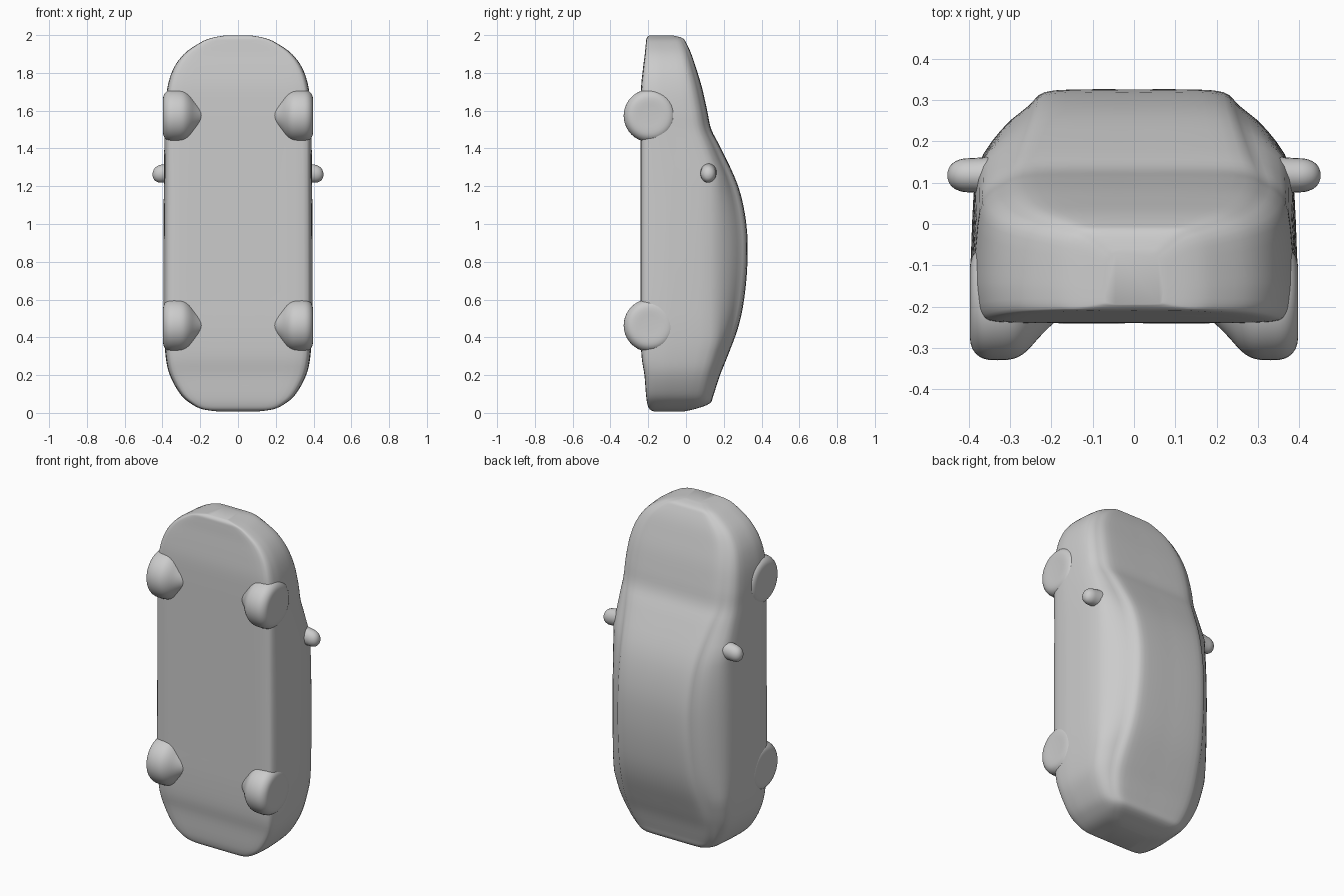
import bpy, bmesh, math
from mathutils import Vector

if "Cube" in bpy.data.objects:
    bpy.data.objects.remove(bpy.data.objects["Cube"])

paint = bpy.data.materials.new("plain grey")
paint.diffuse_color = (0.6, 0.6, 0.6, 1)
paint.use_nodes = True
paint.node_tree.nodes["Principled BSDF"].inputs["Base Color"].default_value = paint.diffuse_color


def spline(pts, n):
    """Smooth open curve through points of any dimension."""
    out = []
    for i in range(len(pts) - 1):
        p0, p1, p2, p3 = (pts[max(0, min(len(pts) - 1, i + k))] for k in (-1, 0, 1, 2))
        for s in range(n):
            t = s / n
            out.append([0.5 * (2 * b + (c - a) * t + (2 * a - 5 * b + 4 * c - d) * t * t
                        + (3 * b - a - 3 * c + d) * t ** 3)
                        for a, b, c, d in zip(p0, p1, p2, p3)])
    out.append(list(pts[-1]))
    return out


def finish(bm, name):
    bmesh.ops.recalc_face_normals(bm, faces=bm.faces)
    me = bpy.data.meshes.new(name)
    bm.to_mesh(me)
    bm.free()
    me.materials.append(paint)
    me.polygons.foreach_set("use_smooth", [True] * len(me.polygons))
    ob = bpy.data.objects.new(name, me)
    bpy.context.collection.objects.link(ob)
    return ob


def loft(rings, name):
    bm = bmesh.new()
    rows = [[bm.verts.new(p) for p in r] for r in rings]
    n = len(rows[0])
    for a, b in zip(rows, rows[1:]):
        for i in range(n):
            j = (i + 1) % n
            bm.faces.new((a[i], a[j], b[j], b[i]))
    bm.faces.new(rows[0])
    bm.faces.new(rows[-1])
    return finish(bm, name)


# Body stations, tail to nose: z, half width, floor y, top y, top width ratio
stations = [
    (0.008, 0.11, -0.17, -0.01, 0.85), (0.02, 0.19, -0.193, 0.045, 0.85),
    (0.05, 0.25, -0.205, 0.125, 0.84), (0.10, 0.305, -0.212, 0.147, 0.82),
    (0.20, 0.36, -0.22, 0.18, 0.78), (0.30, 0.382, -0.235, 0.22, 0.75),
    (0.45, 0.392, -0.24, 0.275, 0.70), (0.60, 0.394, -0.24, 0.307, 0.67),
    (0.80, 0.394, -0.24, 0.325, 0.65), (1.00, 0.393, -0.24, 0.319, 0.65),
    (1.20, 0.391, -0.24, 0.276, 0.68), (1.40, 0.389, -0.24, 0.185, 0.76),
    (1.50, 0.388, -0.24, 0.134, 0.81), (1.60, 0.386, -0.24, 0.112, 0.82),
    (1.72, 0.373, -0.238, 0.085, 0.82), (1.82, 0.342, -0.228, 0.055, 0.82),
    (1.90, 0.285, -0.218, 0.028, 0.82), (1.96, 0.20, -0.212, 0.0, 0.82),
    (1.985, 0.14, -0.208, -0.02, 0.82), (1.998, 0.07, -0.195, -0.07, 0.82)]


def section(z, w, lo, hi, ratio):
    h = hi - lo
    belt = min(hi - 0.25 * h, 0.13)      # shoulder line below the windows
    top = w * ratio
    half = [(0, lo), (w * 0.5, lo), (w * 0.88, lo + 0.002), (w * 0.975, lo + 0.06 * h),
            (w, lo + 0.2 * h), (w, (lo + belt) / 2), (w * 0.965, belt),
            ((w * 0.965 + top) / 2 + 0.01 * w, (belt + hi) / 2),
            (top, hi - 0.07 * h), (top * 0.85, hi - 0.012 * h), (top * 0.5, hi), (0, hi)]
    half = spline(half, 3)
    loop = half + [(-x, y) for x, y in half[-2:0:-1]]
    return [(x, y, z) for x, y in loop]


loft([section(*s) for s in spline(stations, 4)], "car_body")

# Wheels: rounded discs sunk into the floor, flaring on the inside
tyre = [(0.17, 0.03), (0.20, 0.055), (0.23, 0.085), (0.26, 0.118), (0.29, 0.136),
        (0.33, 0.14), (0.365, 0.136), (0.388, 0.118), (0.397, 0.09), (0.396, 0.04)]
for side, label in ((1, "right"), (-1, "left")):
    for z, end in ((1.573, "front"), (0.463, "rear")):
        rings = [[(side * x, -0.19 + r * math.cos(a * math.tau / 40),
                   z + r * math.sin(a * math.tau / 40)) for a in range(40)]
                 for x, r in spline(tyre, 3)]
        loft(rings, f"{end}_{label}_wheel")

    # Door mirrors: tapered rounded pods
    pod = [(0.31, 0.05), (0.36, 0.046), (0.39, 0.044), (0.415, 0.042),
           (0.435, 0.034), (0.447, 0.021), (0.452, 0.006)]
    rings = [[(side * x, 0.118 + 0.95 * r * math.cos(a * math.tau / 24),
               1.262 + 0.1 * (0.452 - x) + 1.1 * r * math.sin(a * math.tau / 24)) for a in range(24)]
             for x, r in spline(pod, 3)]
    loft(rings, f"{label}_mirror")
